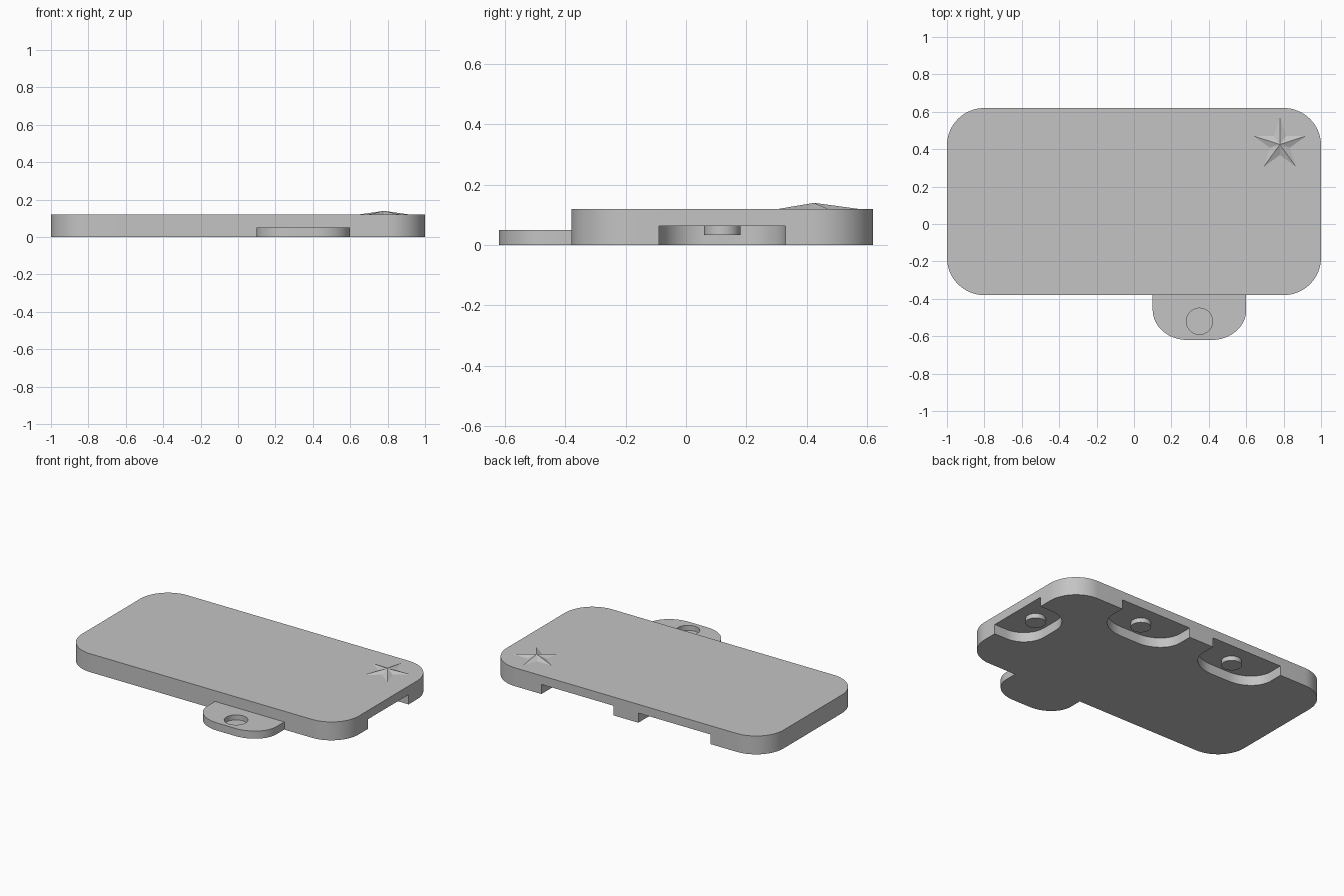
import bpy
import bmesh
import math
from mathutils import Matrix, Vector

cube = bpy.data.objects.get("Cube")
if cube:
    bpy.data.objects.remove(cube, do_unlink=True)

grey = bpy.data.materials.new("plain grey")
grey.use_nodes = True
grey.diffuse_color = (0.55, 0.55, 0.55, 1)
grey.node_tree.nodes["Principled BSDF"].inputs["Base Color"].default_value = grey.diffuse_color


def finish(name, bm):
    bmesh.ops.recalc_face_normals(bm, faces=bm.faces)
    mesh = bpy.data.meshes.new(name)
    bm.to_mesh(mesh)
    bm.free()
    mesh.materials.append(grey)
    obj = bpy.data.objects.new(name, mesh)
    bpy.context.collection.objects.link(obj)
    return obj


def prism(name, outline, low, high, place=Matrix()):
    """Extrude a flat outline from low to high, then place it."""
    bm = bmesh.new()
    face = bm.faces.new([bm.verts.new((x, y, low)) for x, y in outline])
    new = bmesh.ops.extrude_face_region(bm, geom=[face])["geom"]
    bmesh.ops.translate(bm, vec=(0, 0, high - low),
                        verts=[v for v in new if isinstance(v, bmesh.types.BMVert)])
    bm.transform(place)
    return finish(name, bm)


def arc(cx, cy, rx, ry, start, end, steps=16):
    angles = [math.radians(start + (end - start) * i / steps) for i in range(steps + 1)]
    return [(cx + rx * math.cos(a), cy + ry * math.sin(a)) for a in angles]


def rounded_rect(hx, hy, r):
    pts = []
    for i, (sx, sy) in enumerate([(1, 1), (-1, 1), (-1, -1), (1, -1)]):
        pts += arc(sx * (hx - r), sy * (hy - r), r, r, 90 * i, 90 * i + 90)
    return pts


def tongue(width, depth, rx, ry, back):
    """Tab outline pointing to -y, rounded at its free end."""
    h = width / 2
    return ([(h, back), (-h, back)]
            + arc(rx - h, ry - depth, rx, ry, 180, 270)
            + arc(h - rx, ry - depth, rx, ry, 270, 360))


def disc(r):
    return arc(0, 0, r, r, 0, 360, 48)[:-1]


def cut(target, cutter):
    mod = target.modifiers.new("cut", 'BOOLEAN')
    mod.operation = 'DIFFERENCE'
    mod.solver = 'EXACT'
    mod.object = cutter
    cutter.hide_render = True
    bpy.context.view_layer.objects.active = target
    bpy.ops.object.modifier_apply(modifier=mod.name)
    bpy.data.objects.remove(cutter, do_unlink=True)


THICK, ROOF, PEG = 0.12, 0.063, 0.14
at = Matrix.Translation

# Main plate with rounded corners
plate = prism("plate", rounded_rect(1, 0.5, 0.2), 0, THICK, at((0, 0.12, 0)))
parts = [plate]

# Pockets in the underside, each with a locating peg
sockets = [
    ("back_left", 0.52, at((0.35, 0.62, 0))),
    ("back_right", 0.52, at((-0.35, 0.62, 0))),
    ("left_side", 0.42, at((1, 0.12, 0)) @ Matrix.Rotation(-math.pi / 2, 4, 'Z')),
]
for name, width, place in sockets:
    shape = tongue(width, 0.25, width * 0.37, 0.16, 0.1)
    cut(plate, prism("pocket_cutter", shape, -0.1, ROOF, place))
    parts.append(prism(name + "_peg", disc(0.06), ROOF - 0.03, ROOF,
                       place @ at((0, -PEG, 0))))

# Front tab with a blind round hole
tab = prism("front_tab", tongue(0.5, 0.24, 0.185, 0.16, 0), 0, 0.05, at((0.35, -0.38, 0)))
cut(tab, prism("hole_cutter", disc(0.07), 0.017, 0.1, at((0.35, -0.38 - PEG, 0))))
parts.append(tab)

# Raised five-pointed star with a shallow peak
bm = bmesh.new()
centre = Vector((0.78, 0.425, THICK))
rim = []
for i in range(10):
    r = 0.147 if i % 2 == 0 else 0.056
    a = math.pi / 2 + i * math.pi / 5
    rim.append(bm.verts.new(centre + Vector((r * math.cos(a), r * math.sin(a), 0))))
peak = bm.verts.new(centre + Vector((0, 0, 0.02)))
for i in range(10):
    bm.faces.new((rim[i], rim[(i + 1) % 10], peak))
bm.faces.new(rim[::-1])
finish("star_marker", bm)

# Smooth the round walls, keep the edges sharp
bpy.ops.object.select_all(action='DESELECT')
for obj in parts:
    obj.select_set(True)
bpy.context.view_layer.objects.active = plate
bpy.ops.object.shade_smooth_by_angle(angle=math.radians(30))
